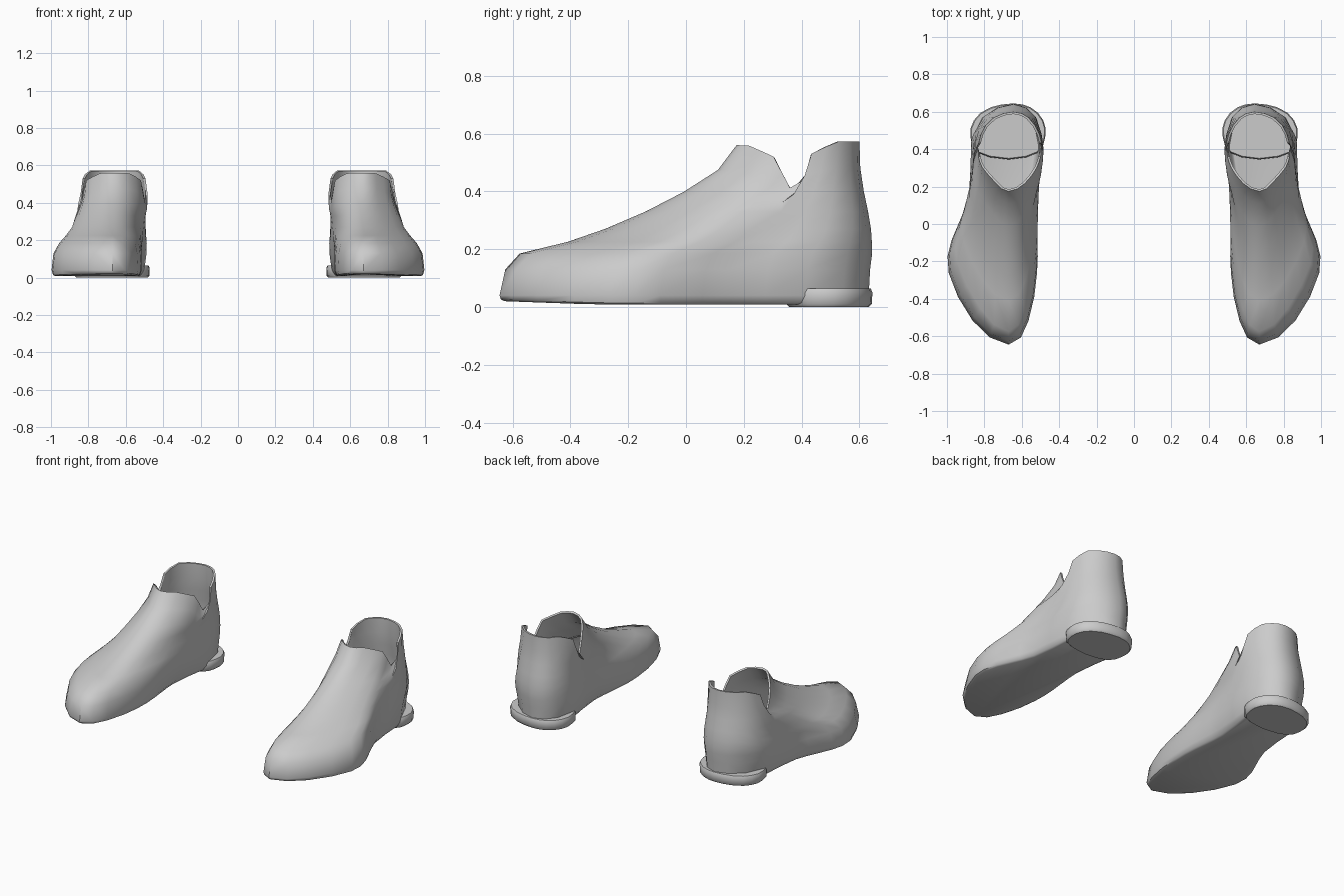
import bpy, bmesh, math
from mathutils import Vector

if "Cube" in bpy.data.objects:
    bpy.data.objects.remove(bpy.data.objects["Cube"])

grey = bpy.data.materials.new("plain grey")
grey.diffuse_color = (0.6, 0.6, 0.6, 1)
grey.use_nodes = True
grey.node_tree.nodes["Principled BSDF"].inputs["Base Color"].default_value = grey.diffuse_color

# Slices: z, front y, back y, then outer and inner x at four stations
STATIONS = (0.12, 0.35, 0.62, 0.88)
TOE_X, BACK_X = 0.67, 0.645
SLICES = [
    (0.020, -0.640, 0.630, (.875, .990, .870, .83), (.560, .525, .550, .515)),
    (0.040, -0.645, 0.632, (.880, .998, .885, .84), (.556, .515, .530, .505)),
    (0.130, -0.625, 0.637, (.870, .988, .880, .85), (.560, .518, .515, .495)),
    (0.185, -0.575, 0.644, (.835, .955, .880, .855), (.575, .523, .510, .495)),
    (0.225, -0.410, 0.643, (.820, .920, .870, .85), (.575, .530, .505, .50)),
    (0.270, -0.280, 0.640, (.800, .885, .865, .84), (.580, .535, .500, .505)),
    (0.330, -0.140, 0.630, (.780, .862, .860, .825), (.580, .530, .495, .515)),
    (0.400, -0.010, 0.615, (.760, .845, .855, .81), (.575, .510, .487, .525)),
    (0.480, 0.110, 0.603, (.750, .830, .840, .79), (.570, .505, .485, .535)),
    (0.570, 0.175, 0.600, (.745, .822, .830, .775), (.575, .510, .495, .545)),
]
# Positions of the upright columns from toe to heel
COLS = (0, .03, .1, .2, .3, .37, .435, .55, .61, .72, .83, .93, .98, 1)
# Rim height along y, with the V notch over the ankle
RIM = ((.17, .560), (.22, .558), (.303, .520), (.36, .412),
       (.409, .440), (.434, .530), (.52, .572), (.61, .572))


def angle(t):
    return math.acos(1 - 2 * t)


def lerp_table(table, v):
    for (a, fa), (b, fb) in zip(table, table[1:]):
        if v <= b:
            return fa + (fb - fa) * max(0, (v - a) / (b - a))
    return table[-1][1]


def smooth_curve(keys, a):
    """Cubic curve through (angle, x) keys of a closed outline."""
    n = len(keys)
    full = 2 * math.pi
    key = lambda i: (keys[i % n][0] + full * (i // n), keys[i % n][1])
    for i in range(n):
        (a0, x0), (a1, x1) = key(i), key(i + 1)
        if a <= a1 + 1e-9:
            (ap, xp), (an, xn) = key(i - 1), key(i + 2)
            m0, m1 = (x1 - xp) / (a1 - ap), (xn - x0) / (an - a0)
            h = a1 - a0
            s = (a - a0) / h
            return ((2*s**3 - 3*s**2 + 1) * x0 + (s**3 - 2*s**2 + s) * h * m0
                    + (3*s**2 - 2*s**3) * x1 + (s**3 - s**2) * h * m1)


def outline(sl, cols):
    z, yf, yb, out, inn = sl
    keys = [(0, TOE_X)] + [(angle(t), x) for t, x in zip(STATIONS, out)]
    keys += [(math.pi, BACK_X)]
    keys += [(2 * math.pi - angle(t), x) for t, x in reversed(list(zip(STATIONS, inn)))]
    walk = [(t, angle(t)) for t in cols]
    walk += [(t, 2 * math.pi - angle(t)) for t in reversed(cols[1:-1])]
    return [Vector((smooth_curve(keys, a), yf + (yb - yf) * t, z)) for t, a in walk]


def loft(name, rings, side, cap_top):
    bm = bmesh.new()
    rows = [[bm.verts.new((p.x * side, p.y, p.z)) for p in r] for r in rings]
    n = len(rows[0])
    for lo, hi in zip(rows, rows[1:]):
        for i in range(n):
            j = (i + 1) % n
            bm.faces.new((lo[i], lo[j], hi[j], hi[i]))
    bm.faces.new(rows[0][::-1])
    if cap_top:
        bm.faces.new(rows[-1])
    if side < 0:
        bmesh.ops.reverse_faces(bm, faces=bm.faces)
    me = bpy.data.meshes.new(name)
    bm.to_mesh(me)
    bm.free()
    me.materials.append(grey)
    ob = bpy.data.objects.new(name, me)
    bpy.context.collection.objects.link(ob)
    bpy.ops.object.select_all(action='DESELECT')
    ob.select_set(True)
    bpy.context.view_layer.objects.active = ob
    return ob


def shrink(ring, d, z):
    """Pull a ring inwards, along its own normals, to a new height."""
    n = len(ring)
    res = []
    for i, p in enumerate(ring):
        t = (ring[(i + 1) % n] - ring[i - 1]).normalized()
        res.append(Vector((p.x - t.y * d, p.y + t.x * d, z(p.y))))
    return res


# Upper: stacked slices, with the top ones squeezed down to the rim line
rings = [outline(s, COLS) for s in SLICES]
BASE, TOP = 0.33, SLICES[-1][0]
rim = [lerp_table(RIM, p.y) for p in rings[-1]]
for r in rings:
    for p, top in zip(r, rim):
        if p.z > BASE:
            p.z = BASE + (p.z - BASE) * (top - BASE) / (TOP - BASE)
# Sole underside, rising slightly at the toe
sole_z = lambda y: 0.008 + 0.012 * max(0, (-0.3 - y) / 0.34)
for p in rings[0]:
    p.z = sole_z(p.y) + 0.006
rings.insert(0, shrink(rings[0], 0.012, sole_z))

# Heel cap: thin block wrapped round the back of the sole
HEEL = (0.02, 0.345, 0.645, (.835, .872, .868, .80), (.515, .478, .476, .53))
heel_cols = (0, .04, .12, .25, .4, .55, .7, .83, .93, .98, 1)


def heel_ring(z, d):
    ring = outline(HEEL, heel_cols)
    return shrink(ring, d, lambda y: z)


heel_rings = [heel_ring(0.0, 0.012), heel_ring(0.010, 0.002),
              heel_ring(0.050, 0.0), heel_ring(0.064, 0.006)]

for side, label in ((1, "left"), (-1, "right")):
    shoe = loft(label + "_shoe_upper", rings, side, False)
    wall = shoe.modifiers.new("wall", 'SOLIDIFY')
    wall.thickness = 0.012
    wall.offset = -1
    bpy.ops.object.modifier_apply(modifier=wall.name)
    bpy.ops.object.shade_smooth_by_angle(angle=math.radians(45))
    loft(label + "_heel_cap", heel_rings, side, True)
    bpy.ops.object.shade_smooth_by_angle(angle=math.radians(45))
